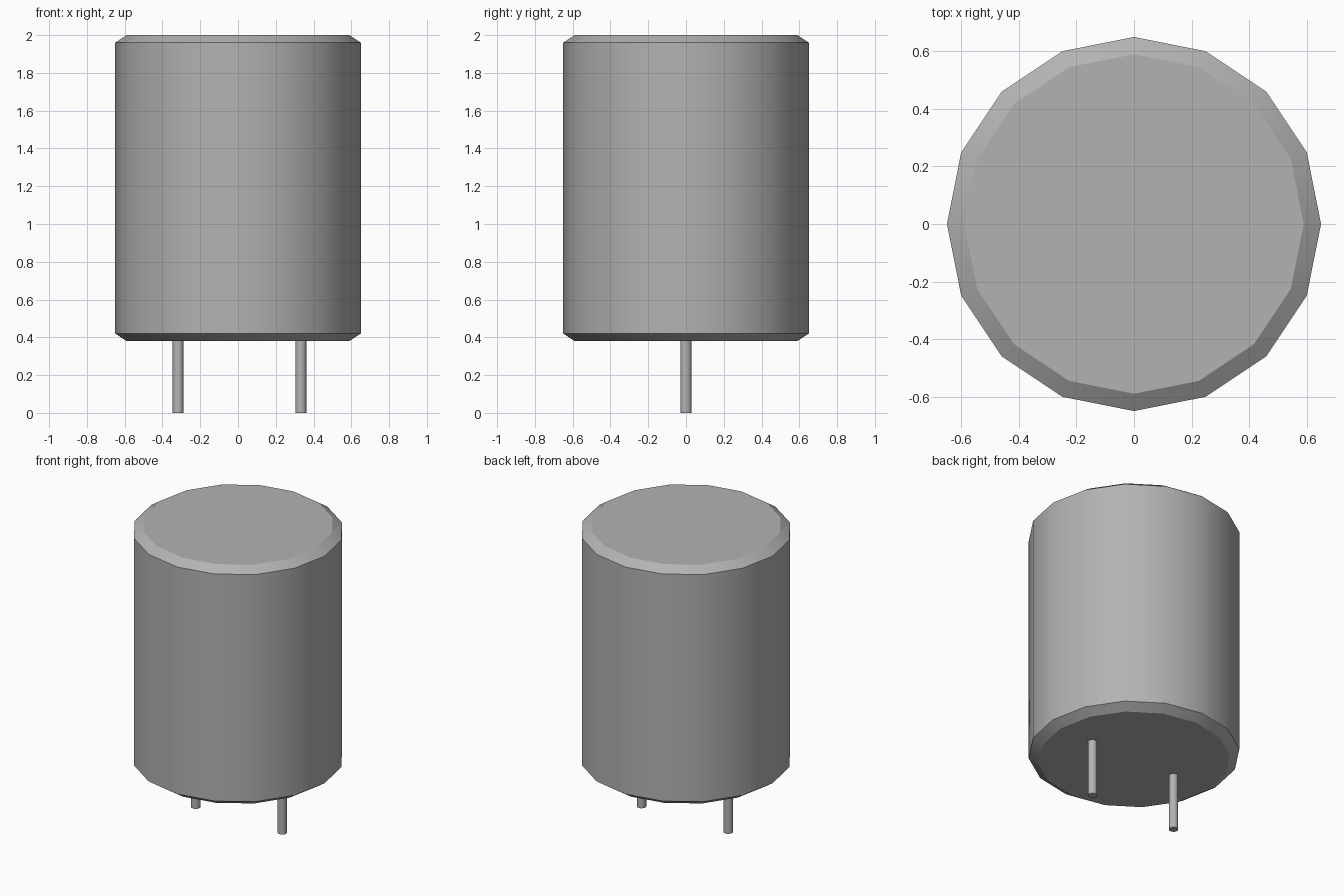
import bpy
import bmesh
import math

cube = bpy.data.objects.get("Cube")
if cube:
    bpy.data.objects.remove(cube, do_unlink=True)

# Single grey finish
grey = bpy.data.materials.new("grey")
grey.use_nodes = True
colour = (0.45, 0.45, 0.45, 1.0)
grey.diffuse_color = colour
grey.node_tree.nodes["Principled BSDF"].inputs["Base Color"].default_value = colour


def turned_solid(name, profile, sides, x=0.0):
    """Closed solid from a list of (radius, z) rings, capped at both ends."""
    bm = bmesh.new()
    rings = []
    for r, z in profile:
        angles = [2 * math.pi * i / sides for i in range(sides)]
        rings.append([bm.verts.new((r * math.cos(a), r * math.sin(a), z)) for a in angles])
    for low, high in zip(rings, rings[1:]):
        for i in range(sides):
            j = (i + 1) % sides
            bm.faces.new((low[i], low[j], high[j], high[i]))
    bm.faces.new(list(reversed(rings[0])))
    bm.faces.new(rings[-1])
    mesh = bpy.data.meshes.new(name)
    bm.to_mesh(mesh)
    bm.free()
    mesh.materials.append(grey)
    obj = bpy.data.objects.new(name, mesh)
    obj.location.x = x
    bpy.context.collection.objects.link(obj)
    bpy.ops.object.select_all(action='DESELECT')
    obj.select_set(True)
    bpy.context.view_layer.objects.active = obj
    bpy.ops.object.shade_smooth_by_angle(angle=math.radians(30))
    return obj


# Sixteen-sided can with chamfered rims
turned_solid("body", [(0.59, 0.38), (0.65, 0.42), (0.65, 1.96), (0.59, 2.0)], 16)

# Two wire legs, set slightly into the underside
for name, x in (("right_pin", -0.317), ("left_pin", 0.333)):
    turned_solid(name, [(0.029, 0.0), (0.029, 0.39)], 16, x)
